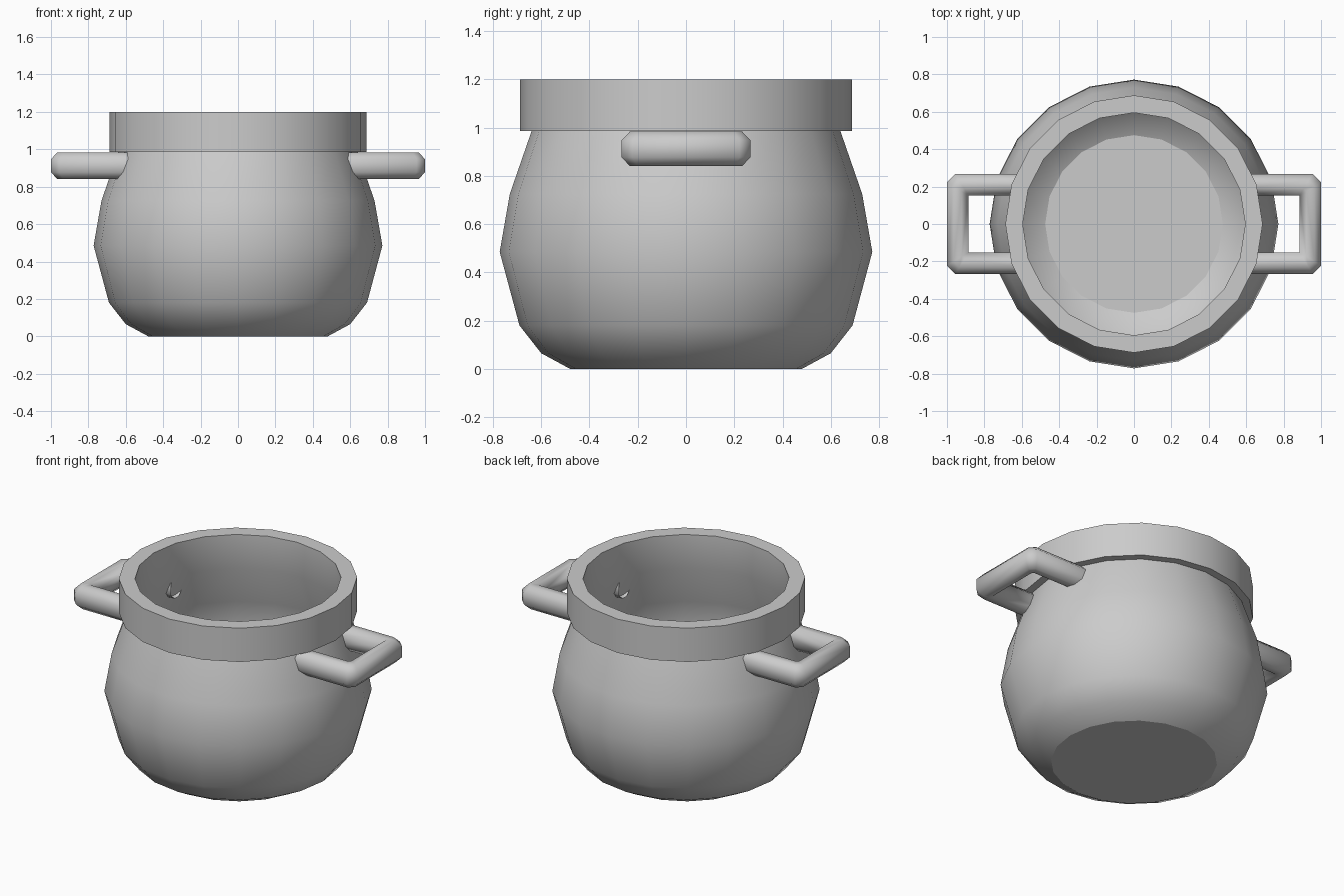
import bpy, bmesh, math

if "Cube" in bpy.data.objects:
    bpy.data.objects.remove(bpy.data.objects["Cube"])

SIDES = 20


def make_object(name, bm, angle):
    bmesh.ops.remove_doubles(bm, verts=bm.verts, dist=0.0005)
    bmesh.ops.recalc_face_normals(bm, faces=bm.faces)
    mesh = bpy.data.meshes.new(name)
    bm.to_mesh(mesh)
    bm.free()
    obj = bpy.data.objects.new(name, mesh)
    bpy.context.collection.objects.link(obj)
    bpy.ops.object.select_all(action='DESELECT')
    obj.select_set(True)
    bpy.context.view_layer.objects.active = obj
    bpy.ops.object.shade_smooth_by_angle(angle=math.radians(angle))
    return obj


def bridge(bm, rings, closed):
    for a, b in zip(rings, rings[1:]):
        n = len(a)
        for i in range(n if closed else n - 1):
            j = (i + 1) % n
            bm.faces.new((a[i], a[j], b[j], b[i]))


# Pot body with rim: outer profile up, then the thin inner wall down
profile = [(0.48, 0), (0.60, 0.065), (0.69, 0.18), (0.772, 0.485),
           (0.73, 0.725), (0.64, 0.985), (0.688, 0.985), (0.688, 1.2),
           (0.595, 1.2), (0.595, 0.985), (0.70, 0.725), (0.742, 0.485),
           (0.665, 0.195), (0.585, 0.09), (0.475, 0.03)]
bm = bmesh.new()
rings = []
for r, z in profile:
    rings.append([bm.verts.new((r * math.cos(2 * math.pi * i / SIDES),
                                r * math.sin(2 * math.pi * i / SIDES), z))
                  for i in range(SIDES)])
bridge(bm, rings, True)
bm.faces.new(rings[0])
bm.faces.new(rings[-1])
make_object("pot_body", bm, 26)

# Handles: octagonal bar swept round a U with bevelled outer corners
HALF_W, HALF_H = 0.057, 0.072
section = [(HALF_W, -0.035), (HALF_W, 0.035), (0.022, HALF_H), (-0.022, HALF_H),
           (-HALF_W, 0.035), (-HALF_W, -0.035), (-0.022, -HALF_H), (0.022, -HALF_H)]


def handle(name, side):
    bm = bmesh.new()
    rings = [[] for _ in range(6)]
    for o, dz in section:
        x, y, z = 0.943 + o, 0.21 + o, 0.912 + dz
        c = 0.045 * (o + HALF_W) / (2 * HALF_W)
        path = [(0.58, -y), (x - c, -y), (x, -y + c),
                (x, y - c), (x - c, y), (0.58, y)]
        for ring, (px, py) in zip(rings, path):
            ring.append(bm.verts.new((side * px, py, z)))
    bridge(bm, rings, True)
    make_object(name, bm, 50)


handle("handle_right", 1)
handle("handle_left", -1)
